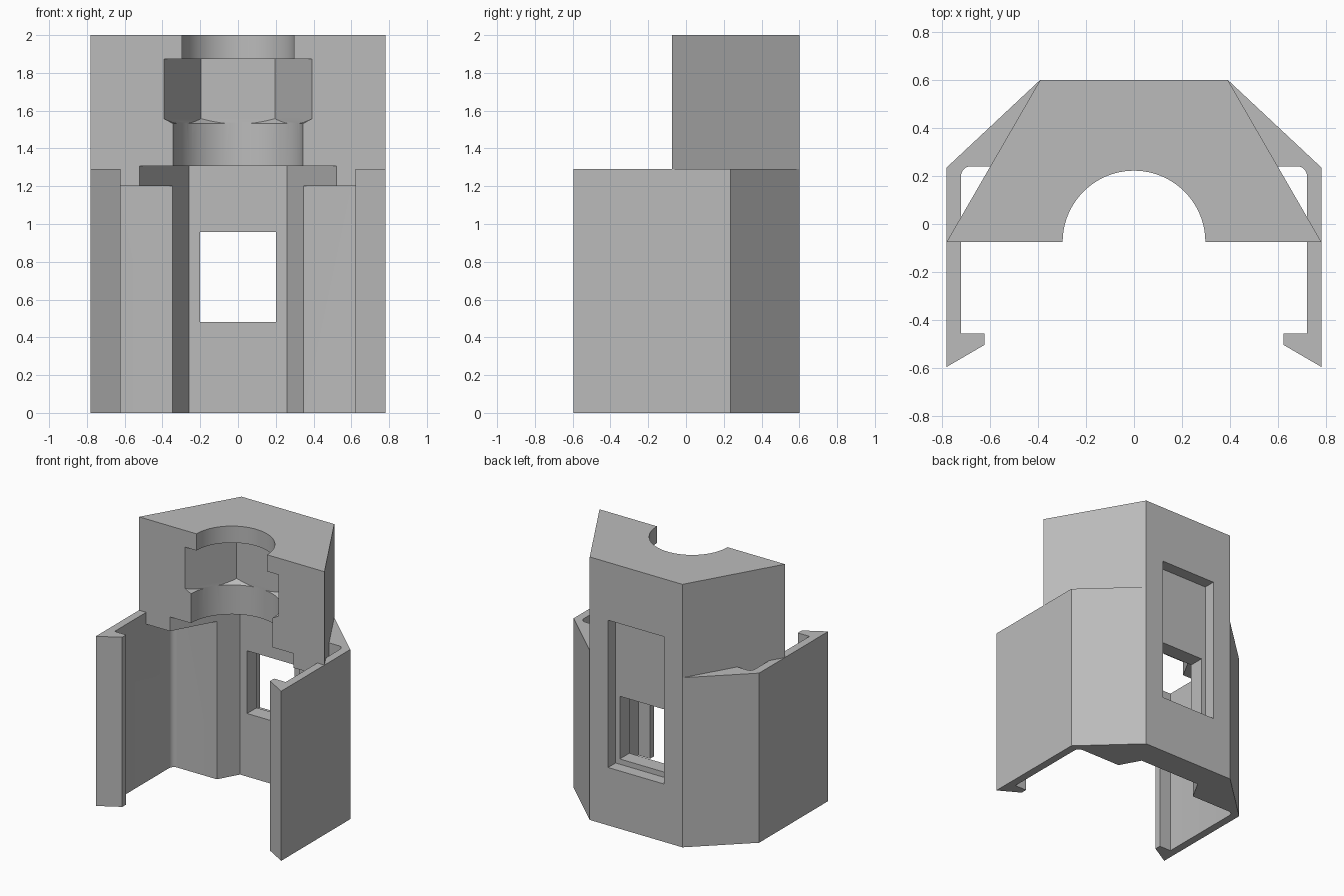
import bpy, bmesh, math

if "Cube" in bpy.data.objects:
    bpy.data.objects.remove(bpy.data.objects["Cube"])

grey = bpy.data.materials.new("light grey")
grey.diffuse_color = (0.5, 0.5, 0.5, 1)
grey.use_nodes = True
grey.node_tree.nodes["Principled BSDF"].inputs["Base Color"].default_value = grey.diffuse_color


def prism(name, points, z0, z1, points_top=None):
    """Solid between an outline at z0 and an outline at z1."""
    bm = bmesh.new()
    low = [bm.verts.new((x, y, z0)) for x, y in points]
    high = [bm.verts.new((x, y, z1)) for x, y in points_top or points]
    n = len(low)
    bm.faces.new(low[::-1])
    bm.faces.new(high)
    for i in range(n):
        j = (i + 1) % n
        bm.faces.new((low[i], low[j], high[j], high[i]))
    bmesh.ops.recalc_face_normals(bm, faces=bm.faces)
    mesh = bpy.data.meshes.new(name)
    bm.to_mesh(mesh)
    bm.free()
    mesh.materials.append(grey)
    obj = bpy.data.objects.new(name, mesh)
    bpy.context.collection.objects.link(obj)
    return obj


def box(name, x, y0, y1, z0, z1):
    return prism(name, [(-x, y0), (x, y0), (x, y1), (-x, y1)], z0, z1)


BORE_Y = -0.075


def ring(r, n):
    return [(r * math.cos(2 * math.pi * i / n), BORE_Y + r * math.sin(2 * math.pi * i / n))
            for i in range(n)]


def combine(target, tool, operation):
    mod = target.modifiers.new(operation, 'BOOLEAN')
    mod.operation = operation
    mod.solver = 'EXACT'
    mod.object = tool
    bpy.context.view_layer.objects.active = target
    bpy.ops.object.modifier_apply(modifier=mod.name)
    bpy.data.objects.remove(tool)


# Clip shell: right half of the outline, with hook and rounded inner corner
fillet = [(0.68 + 0.04 * math.cos(a), 0.20 + 0.04 * math.sin(a))
          for a in (i * math.pi / 12 for i in range(7))]
half = [(0.39, 0.6), (0.78, 0.235), (0.78, -0.595), (0.622, -0.503),
        (0.622, -0.455), (0.72, -0.455)] + fillet
body = prism("holder_body", half + [(-x, y) for x, y in reversed(half)], 0, 1.29)

# Upper block
block = prism("upper_block", [(-0.78, BORE_Y), (0.78, BORE_Y), (0.39, 0.6), (-0.39, 0.6)], 1.2, 2)
combine(body, block, 'UNION')

# Tapered channel up the inside
channel = prism("channel_cutter", [(-0.645, -0.3), (0.645, -0.3), (0.26, 0.395), (-0.26, 0.395)],
                -0.1, 1.308)
combine(body, channel, 'DIFFERENCE')

# Stepped bore: collar, hexagonal nut pocket with chamfered base, neck
combine(body, prism("collar_cutter", ring(0.343, 96), 1.25, 1.535), 'DIFFERENCE')
nut = prism("nut_cutter", ring(0.392, 6), 1.53, 1.873)
chamfer = prism("nut_chamfer", ring(0.335, 96), 1.527, 1.56, ring(0.396, 96))
nut_top = prism("nut_top", ring(0.45, 96), 1.56, 1.95)
chamfer_top = prism("nut_base", ring(0.392, 6), 1.53, 1.56)
combine(chamfer_top, chamfer, 'INTERSECT')
combine(nut, nut_top, 'INTERSECT')
combine(body, nut, 'DIFFERENCE')
combine(body, chamfer_top, 'DIFFERENCE')
combine(body, prism("neck_cutter", ring(0.297, 96), 1.8, 2.1), 'DIFFERENCE')

# Back recess and the window through it
combine(body, box("recess_cutter", 0.235, 0.51, 0.7, 0.44, 1.56), 'DIFFERENCE')
combine(body, box("window_cutter", 0.2, 0.2, 0.7, 0.48, 0.957), 'DIFFERENCE')

# Smooth bore and fillets, crisp edges elsewhere
bpy.ops.object.select_all(action='DESELECT')
body.select_set(True)
bpy.context.view_layer.objects.active = body
bpy.ops.object.shade_smooth_by_angle(angle=math.radians(25))
